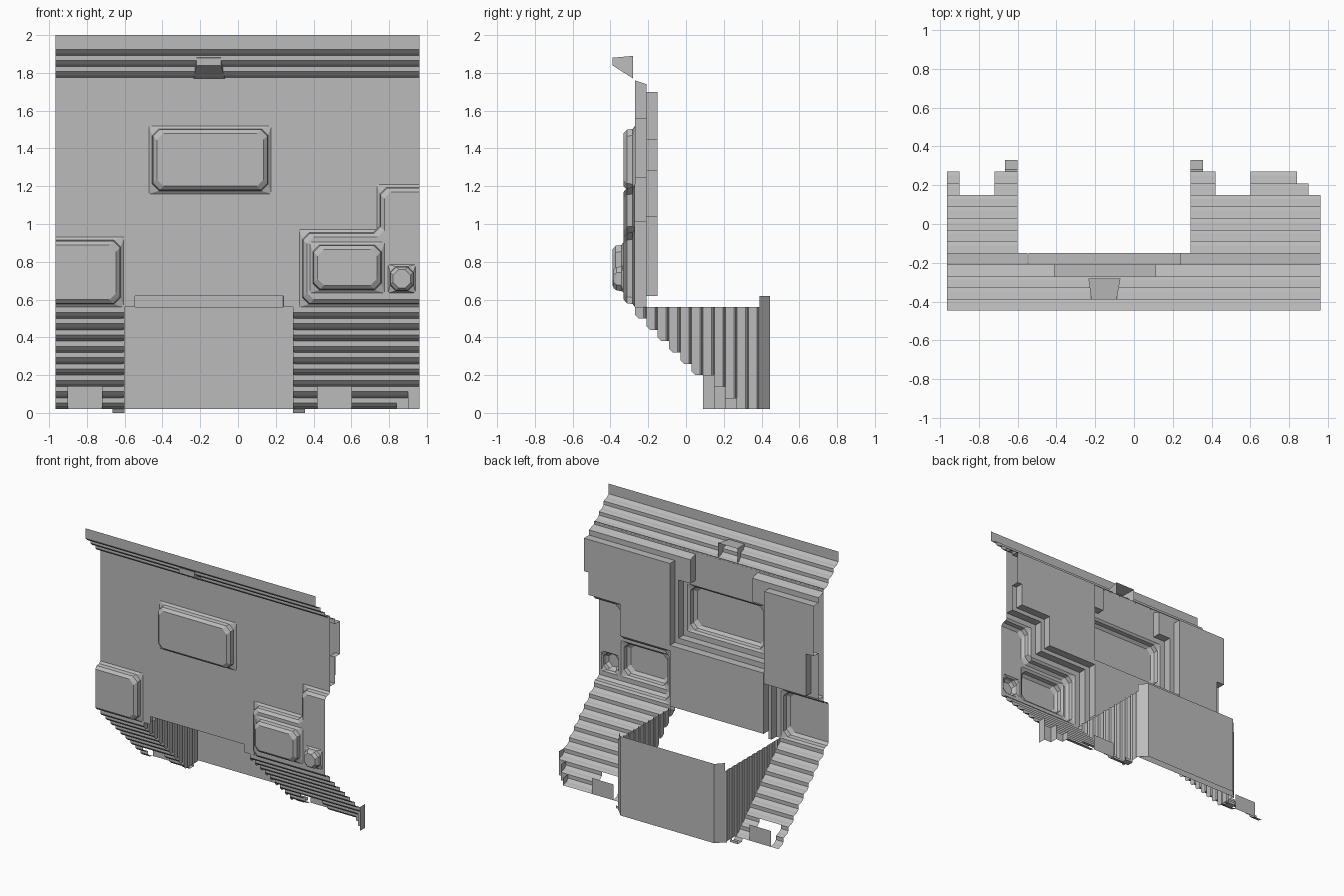
import bpy, bmesh
from mathutils import Vector

if "Cube" in bpy.data.objects:
    bpy.data.objects.remove(bpy.data.objects["Cube"])

grey = bpy.data.materials.new("plain_grey")
grey.diffuse_color = (0.5, 0.5, 0.5, 1)
grey.use_nodes = True
grey.node_tree.nodes["Principled BSDF"].inputs["Base Color"].default_value = grey.diffuse_color
XL, XR = -0.965, 0.96


def make(name, bm):
    bmesh.ops.remove_doubles(bm, verts=bm.verts, dist=0.0005)
    me = bpy.data.meshes.new(name)
    bm.to_mesh(me)
    bm.free()
    me.materials.append(grey)
    ob = bpy.data.objects.new(name, me)
    bpy.context.collection.objects.link(ob)
    return ob


def face(bm, pts):
    bm.faces.new([bm.verts.new(p) for p in pts])


def sheet(bm, profile, x0, x1):
    """Extrude a (y, z) profile along x."""
    for (ya, za), (yb, zb) in zip(profile, profile[1:]):
        face(bm, [(x0, ya, za), (x0, yb, zb), (x1, yb, zb), (x1, ya, za)])


def stairs(y, z, n, p=0.06, c=0.02):
    """Downward stepped profile with chamfered noses and inner corners."""
    pts = [(y, z)]
    for _ in range(n):
        pts += [(y, z - p + 1.6 * c), (y + c, z - p + 0.6 * c), (y + p - c, z - p + 0.4 * c),
                (y + p, z - p)]
        y, z = y + p, z - p
    return pts


def ring(poly, inset, c):
    """Inset a counter-clockwise square-cornered (x, z) outline and cut its corners."""
    n, out = len(poly), []
    for i in range(n):
        a, b, d = (Vector(poly[j % n]) for j in (i - 1, i, i + 1))
        u, v = (b - a).normalized(), (d - b).normalized()
        q = b + inset * (Vector((-u.y, u.x)) + Vector((-v.y, v.x)))
        for r in (q - u * c, q + v * c):
            if abs(b.x - XL) < 1e-4 or abs(b.x - XR) < 1e-4:
                r = Vector((b.x, q.y))
            out.append((r.x, r.y))
    return out


def fill(bm, y, loops):
    """Flat face at depth y with holes."""
    edges = []
    for lp in loops:
        vs = []
        for x, z in lp:
            if not vs or (Vector((x, y, z)) - vs[-1].co).length > 1e-4:
                vs.append(bm.verts.new((x, y, z)))
        edges += [bm.edges.new((vs[i - 1], vs[i])) for i in range(len(vs))]
    bmesh.ops.triangle_fill(bm, use_beauty=True, edges=edges, normal=(0, -1, 0))


def bump(name, poly, y0, y1, cut=0.035, inset=0.04, holes=()):
    """Raised pressed panel, open at the back."""
    bm = bmesh.new()
    levels = [(y0, 0, 0.004), (y0 - 0.012, inset * 0.4, cut),
              (y1 + 0.018, inset * 0.5, cut), (y1, inset, cut)]
    rings = [(y, ring(poly, i, c)) for y, i, c in levels]
    for (ya, a), (yb, b) in zip(rings, rings[1:]):
        for i in range(len(a)):
            q = [(a[i - 1], ya), (a[i], ya), (b[i], yb), (b[i - 1], yb)]
            xs = [p[0][0] for p in q]
            if max(xs) - min(xs) < 1e-5 and abs(xs[0]) > 0.955:
                continue                      # open at the panel's outer border
            face(bm, [(p[0], y, p[1]) for p, y in q])
    fill(bm, y1, [rings[-1][1]] + [ring(h, 0, 0.004) for h in holes])
    make(name, bm)


def rect(x0, x1, z0, z1):
    return [(x0, z0), (x1, z0), (x1, z1), (x0, z1)]


# raised panels on the front
middle = rect(-0.47, 0.175, 1.16, 1.52)
right_box = rect(0.38, 0.775, 0.635, 0.905)
knob = rect(0.795, 0.94, 0.635, 0.785)
right_L = [(0.325, 0.56), (XR, 0.56), (XR, 1.21), (0.735, 1.21), (0.735, 0.97), (0.325, 0.97)]
bump("middle_panel", middle, -0.27, -0.33)
bump("left_panel", rect(XL, -0.605, 0.56, 0.93), -0.27, -0.33)
bump("right_panel", right_L, -0.27, -0.33, holes=[right_box, knob])
bump("right_box", right_box, -0.33, -0.39)
bump("knob", knob, -0.33, -0.385, cut=0.03, inset=0.026)

# front wall plane around the panels
bm = bmesh.new()
fill(bm, -0.27, [[(-0.605, 0.56), (-0.545, 0.56), (-0.545, 0.62), (0.24, 0.62), (0.24, 0.56),
                  (0.325, 0.56), (0.325, 0.97), (0.735, 0.97), (0.735, 1.21), (XR, 1.21),
                  (XR, 1.785), (XL, 1.785), (XL, 0.93), (-0.605, 0.93)], ring(middle, 0, 0.004)])
make("front_wall", bm)

# layered back wall: hollows (front plane level), far layer, and the level between
hollows = [(-0.51, 0.21, 1.12, 1.56), (-0.41, 0.11, 1.56, 1.70), (0.28, XR, 0.56, 1.01),
           (0.69, XR, 1.01, 1.25), (XL, -0.57, 0.56, 0.97)]
low = [(XL, -0.9, 1.0, 1.32)]
far = [(0.24, XR, 1.45, 1.70), (0.24, 0.92, 1.28, 1.45), (0.24, 0.66, 1.04, 1.28),
       (XL, -0.55, 1.0, 1.70), (-0.545, 0.24, 0.62, 1.08)]


def depth(x, z):
    for group, y in ((hollows, -0.27), (low, -0.21), (far, -0.15)):
        if any(a < x < b and c < z < d for a, b, c, d in group):
            return y
    return -0.21


boxes = hollows + low + far
xs = sorted({v for b in boxes for v in b[:2]})
zs = sorted({v for b in boxes for v in b[2:]})
bm = bmesh.new()
grid = [[depth((a + b) / 2, (c + d) / 2) for c, d in zip(zs, zs[1:])] for a, b in zip(xs, xs[1:])]
for i, (a, b) in enumerate(zip(xs, xs[1:])):
    for j, (c, d) in enumerate(zip(zs, zs[1:])):
        y = grid[i][j]
        if d <= 0.621 and -0.55 < a < 0.235:
            continue                          # opening above the recess
        if y > -0.27:
            face(bm, [(a, y, c), (b, y, c), (b, y, d), (a, y, d)])
        if i + 1 < len(grid) and grid[i + 1][j] != y:
            w = grid[i + 1][j]
            face(bm, [(b, y, c), (b, w, c), (b, w, d), (b, y, d)])
        if j + 1 < len(grid[i]) and grid[i][j + 1] != y:
            w = grid[i][j + 1]
            face(bm, [(a, y, d), (b, y, d), (b, w, d), (a, w, d)])
make("back_wall", bm)

# stepped overhang along the top, stepping on back to meet each wall layer
bm = bmesh.new()
top = [(-0.445, 2.0)] + stairs(-0.445, 1.95, 3, 0.0585)
mid = top + [(-0.27, 1.76), (-0.21, 1.74), (-0.21, 1.70)]
sheet(bm, top, -0.41, 0.11)
for a, b in ((-0.55, -0.41), (0.11, 0.24)):
    sheet(bm, mid, a, b)
for a, b in ((XL, -0.55), (0.24, XR)):
    sheet(bm, mid + [(-0.15, 1.70)], a, b)
for x in (-0.41, 0.11):
    face(bm, [(x, -0.27, 1.70), (x, -0.21, 1.70), (x, -0.21, 1.74), (x, -0.27, 1.76)])
make("top_overhang", bm)

# small bracket under the overhang
bm = bmesh.new()
A = [(-0.22, -0.39, 1.84), (-0.09, -0.39, 1.84), (-0.09, -0.39, 1.88), (-0.22, -0.39, 1.88)]
B = [(-0.235, -0.28, 1.77), (-0.07, -0.28, 1.77), (-0.07, -0.28, 1.89), (-0.235, -0.28, 1.89)]
face(bm, A)
for i in range(4):
    face(bm, [A[i - 1], A[i], B[i], B[i - 1]])
make("bracket", bm)

# stepped lower slopes, with shorter runs where they are notched
bm = bmesh.new()
for x0, x1, n in [(XL, -0.9, 9), (-0.9, -0.72, 7), (-0.72, -0.6, 9), (0.29, 0.42, 9),
                  (0.42, 0.6, 7), (0.6, 0.84, 9), (0.84, 0.9, 8), (0.9, XR, 7)]:
    sheet(bm, stairs(-0.27, 0.56, n), x0, x1)
make("lower_slopes", bm)

# flat plates behind the notches, and the stepped outer corner
bm = bmesh.new()
for x0, x1, y, h in ((-0.9, -0.72, 0.27, 0.14), (0.42, 0.6, 0.27, 0.14),
                     (0.84, 0.9, 0.21, 0.08), (0.9, XR, 0.15, 0.14)):
    sheet(bm, [(y, 0.02), (y, h)], x0, x1)
for x, y, h in ((XR, 0.09, 0.2), (0.9, 0.15, 0.14), (0.84, 0.21, 0.08)):
    face(bm, [(x, y, 0.02), (x, y + 0.06, 0.02), (x, y + 0.06, h), (x, y, h)])
make("notches", bm)

# recess: ribbed side walls, corner posts, floor lips
for side, x, s in (("left", -0.6, -1), ("right", 0.29, 1)):
    bm = bmesh.new()
    for i in range(11):
        y = -0.27 + 0.06 * i
        z = max(0.02, 0.5 - 0.06 * i)
        line = [(y, x), (y + 0.02, x), (y + 0.045, x), (y + 0.052, x + s * 0.012), (y + 0.06, x)]
        for k, ((ya, xa), (yb, xb)) in enumerate(zip(line, line[1:])):
            za = min(0.56, z + 0.02) if k == 0 and i < 9 else z
            face(bm, [(xa, ya, za), (xb, yb, z), (xb, yb, 0.56), (xa, ya, 0.56)])
    make(side + "_recess_wall", bm)
    bm = bmesh.new()
    xp = x - s * 0.052
    face(bm, [(x, 0.39, 0.02), (xp, 0.445, 0.02), (xp, 0.445, 0.62), (x, 0.39, 0.62)])
    make(side + "_corner_post", bm)
    bm = bmesh.new()
    sheet(bm, [(0.27, 0.02), (0.28, 0.0), (0.33, 0.0), (0.33, 0.02)], x, x + s * 0.065)
    make(side + "_floor_lip", bm)

# back of the recess: outer panel and the flat face in front of it
for name, y, x0, x1, h in (("recess_back_panel", 0.445, -0.548, 0.238, 0.62),
                           ("recess_inner_face", 0.39, -0.6, 0.29, 0.56)):
    bm = bmesh.new()
    sheet(bm, [(y, 0.02), (y, h)], x0, x1)
    make(name, bm)
